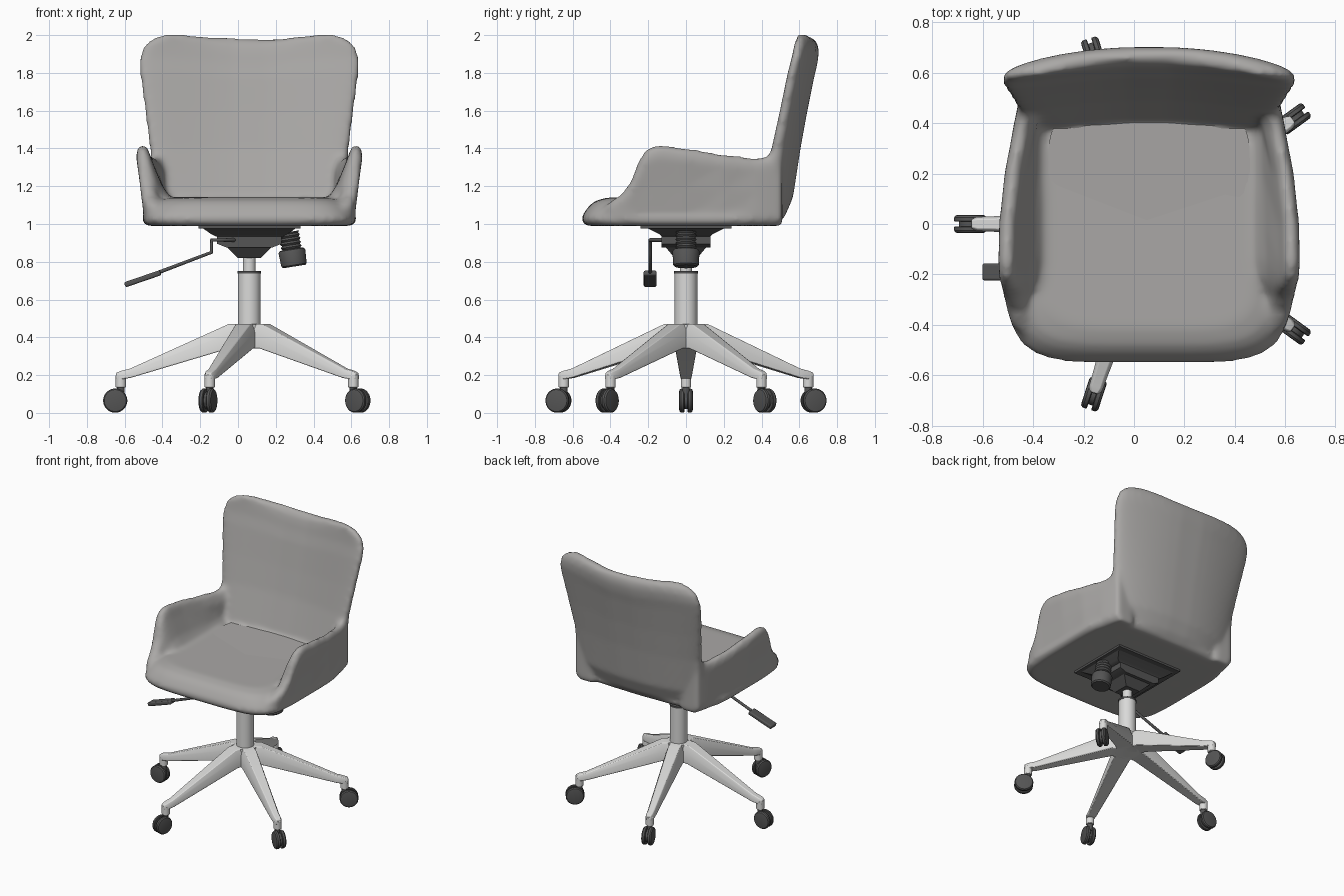
import bpy, bmesh
from math import sin, cos, pi, radians
from mathutils import Matrix, Vector

if "Cube" in bpy.data.objects:
    bpy.data.objects.remove(bpy.data.objects["Cube"])

CENTRE = (0.06, 0, 0)


def material(name, rgb):
    m = bpy.data.materials.new(name)
    m.use_nodes = True
    m.diffuse_color = (*rgb, 1)
    m.node_tree.nodes["Principled BSDF"].inputs["Base Color"].default_value = (*rgb, 1)
    return m


fabric = material("grey fabric", (0.40, 0.39, 0.38))
metal = material("light metal", (0.70, 0.70, 0.69))
plastic = material("dark plastic", (0.09, 0.09, 0.09))


def loft(bm, rings):
    """Skin a list of equal-length rings and cap both ends."""
    loops = [[bm.verts.new(p) for p in ring] for ring in rings]
    n = len(loops[0])
    for a, b in zip(loops, loops[1:]):
        for i in range(n):
            j = (i + 1) % n
            bm.faces.new((a[i], a[j], b[j], b[i]))
    bm.faces.new(loops[0][::-1])
    bm.faces.new(loops[-1])


def finish(name, bm, mat, loc=CENTRE, rot=(0, 0, 0), bevel=0):
    bmesh.ops.recalc_face_normals(bm, faces=bm.faces)
    me = bpy.data.meshes.new(name)
    bm.to_mesh(me)
    bm.free()
    for p in me.polygons:
        p.use_smooth = True
    me.set_sharp_from_angle(angle=radians(35))
    me.materials.append(mat)
    ob = bpy.data.objects.new(name, me)
    bpy.context.collection.objects.link(ob)
    ob.location, ob.rotation_euler = loc, rot
    if bevel:
        b = ob.modifiers.new("bevel", "BEVEL")
        b.width, b.segments = bevel, 2
    return ob


def power(v, p):
    return abs(v) ** p * (1 if v > 0 else -1)


def rounded(w, d, z, p, yc=0, n=64):
    """Superellipse ring in the horizontal plane."""
    angles = [2 * pi * (i + 0.5) / n for i in range(n)]
    return [Vector((w * power(cos(a), p), yc + d * power(sin(a), p), z)) for a in angles]


def lathe(bm, profile, n=32, matrix=None):
    rings = [rounded(r, r, z, 1, n=n) for r, z in profile]
    if matrix:
        rings = [[matrix @ v for v in ring] for ring in rings]
    loft(bm, rings)


def rect(hx, hy, z):
    return [(-hx, -hy, z), (hx, -hy, z), (hx, hy, z), (-hx, hy, z)]


# Upholstered shell: seat pan, arms and back, fused and softened
bm = bmesh.new()
loft(bm, [rounded(0.57 - i, 0.53 - i, z, 0.4, -0.025) for z, i in (
    (0.99, 0.03), (1.005, 0.01), (1.03, 0), (1.06, 0.015), (1.1, 0.045),
    (1.125, 0.08), (1.14, 0.14))])

# (y, arm height, outer half-width)
arm_stations = ((-0.46, 1.07, 0.49), (-0.4, 1.12, 0.545), (-0.34, 1.16, 0.565),
                (-0.29, 1.23, 0.58), (-0.25, 1.34, 0.59), (-0.21, 1.40, 0.597),
                (-0.15, 1.425, 0.60), (0, 1.405, 0.597), (0.2, 1.37, 0.575),
                (0.38, 1.35, 0.54), (0.45, 1.37, 0.525), (0.51, 1.44, 0.51))
for side in (-1, 1):
    rings = []
    for y, h, xo in arm_stations:
        xb = min(xo, 0.555)
        xi = 0.42 - 0.04 * (y + 0.3)
        section = ((xb - 0.03, 0), (xb, 0.08), ((xb + xo) / 2, 0.5), (xo, 0.85),
                   (xo - 0.008, 0.95), (xo - 0.03, 1), (xo - 0.06, 0.96),
                   (xo - 0.085, 0.8), (xi + 0.05, 0.5), (xi, 0.33), (xi - 0.02, 0))
        rings.append([(side * x, y, 0.99 + (h - 0.99) * f) for x, f in section])
    loft(bm, rings)

# (height, half-width, centre y, half-thickness)
back_levels = ((0.99, 0.49, 0.42, 0.06), (1.04, 0.51, 0.45, 0.075),
               (1.14, 0.52, 0.49, 0.078), (1.4, 0.527, 0.55, 0.058),
               (1.6, 0.553, 0.59, 0.052), (1.8, 0.58, 0.63, 0.05),
               (1.88, 0.58, 0.65, 0.048), (1.94, 0.56, 0.66, 0.045),
               (1.985, 0.51, 0.665, 0.036), (2.008, 0.43, 0.668, 0.02))
rings = []
for z, w, yc, t in back_levels:
    ring = rounded(w, t, z, 0.6, yc)
    for v in ring:
        v.y -= 0.07 * (v.x / w) ** 2
        dip = 0.02 * (1 + cos(pi * min(1, abs(v.x) / 0.46)))
        v.z -= dip * max(0, (z - 1.4) / 0.6)
    rings.append(ring)
loft(bm, rings)
shell = finish("seat_shell", bm, fabric)
remesh = shell.modifiers.new("fuse", "REMESH")
remesh.mode, remesh.voxel_size, remesh.use_smooth_shade = "VOXEL", 0.016, True
soften = shell.modifiers.new("soften", "SMOOTH")
soften.factor, soften.iterations = 0.5, 9

# Seat pad, sinking into the shell at the front
bm = bmesh.new()
rings = [rounded(0.40, 0.41, z, 0.22, 0.01) for z in (1.06, 1.143)]
for v in rings[1]:
    v.z -= 0.03 * max(0, -v.y - 0.15) / 0.25
loft(bm, rings)
finish("seat_pad", bm, fabric)

# Tilt mechanism under the seat
bm = bmesh.new()
loft(bm, [rect(0.27, 0.24, 0.975), rect(0.27, 0.24, 1.0)])
finish("mounting_plate", bm, plastic)
bm = bmesh.new()
loft(bm, [rect(0.18, 0.13, 0.935), rect(0.20, 0.14, 0.945), rect(0.25, 0.21, 0.98)])
loft(bm, [rect(0.12, 0.13, 0.875), rect(0.17, 0.13, 0.895), rect(0.17, 0.13, 0.94)])
loft(bm, [rect(0.06, 0.06, 0.82), rect(0.12, 0.11, 0.88)])
finish("tilt_housing", bm, plastic)

# Tension knob with ribbed sleeve
bm = bmesh.new()
ribs = [(0.056 if i % 2 else 0.048, 0.095 + i * 0.01) for i in range(10)]
lathe(bm, [(0.06, 0), (0.068, 0.008), (0.072, 0.08), (0.066, 0.09)] + ribs)
finish("tension_knob", bm, plastic, (0.298, 0, 0.775), (0, radians(-9), 0))

# Height lever: bent rod and paddle
curve = bpy.data.curves.new("lever_rod", "CURVE")
curve.dimensions, curve.bevel_depth, curve.use_fill_caps = "3D", 0.01, True
path = ((0, -0.08, 0.915), (-0.05, -0.19, 0.915), (-0.14, -0.19, 0.915),
        (-0.14, -0.19, 0.85), (-0.43, -0.19, 0.74))
spline = curve.splines.new("POLY")
spline.points.add(len(path) - 1)
for point, co in zip(spline.points, path):
    point.co = (*co, 1)
curve.materials.append(plastic)
bpy.context.collection.objects.link(bpy.data.objects.new("lever_rod", curve))
bm = bmesh.new()
loft(bm, [rect(0.10, 0.034, -0.014), rect(0.10, 0.034, 0.014)])
finish("lever_paddle", bm, plastic, (-0.505, -0.19, 0.71), (0, -0.33, 0), 0.008)

# Gas lift column
bm = bmesh.new()
lathe(bm, [(0.06, 0.36), (0.06, 0.74)])
lathe(bm, [(0.033, 0.72), (0.033, 0.83)])
finish("gas_column", bm, metal)
bm = bmesh.new()
lathe(bm, [(0.063, 0.738), (0.063, 0.75), (0.045, 0.752)])
finish("column_collar", bm, plastic)
bm = bmesh.new()
lathe(bm, [(0.085, 0.34), (0.085, 0.468)], 20)
finish("base_hub", bm, metal)

# Five legs with twin-wheel casters
# (distance, top, bottom, half-width at top, half-width at bottom)
leg_stations = ((0, 0.47, 0.34, 0.04, 0.058), (0.11, 0.47, 0.34, 0.04, 0.058),
                (0.63, 0.235, 0.185, 0.02, 0.03), (0.68, 0.222, 0.178, 0.02, 0.028),
                (0.705, 0.212, 0.178, 0.014, 0.018))
for k in range(5):
    turn = (0, 0, pi + k * 2 * pi / 5)
    bm = bmesh.new()
    rings = []
    for r, top, low, wt, wb in leg_stations:
        mid = low + (top - low) * 0.6
        rings.append([(r, -wb, low), (r, wb, low), (r, wb, mid),
                      (r, wt, top), (r, -wt, top), (r, -wb, mid)])
    loft(bm, rings)
    lathe(bm, [(0.028, 0.135), (0.028, 0.2)], 20, Matrix.Translation((0.68, 0, 0)))
    finish(f"leg_{k + 1}", bm, metal, rot=turn, bevel=0.004)

    bm = bmesh.new()
    lathe(bm, [(0.02, 0.08), (0.02, 0.14)], 16, Matrix.Translation((0.68, 0, 0)))
    axle = Matrix.Translation((0.71, 0, 0.065)) @ Matrix.Rotation(pi / 2, 4, "X")
    lathe(bm, [(0.045, -0.012), (0.045, 0.012)], 24, axle)
    for s in (-1, 1):
        lathe(bm, [(0.06, s * 0.009), (0.064, s * 0.012), (0.064, s * 0.026),
                   (0.058, s * 0.034), (0.05, s * 0.036)], 32, axle)
    finish(f"caster_{k + 1}", bm, plastic, rot=turn)
